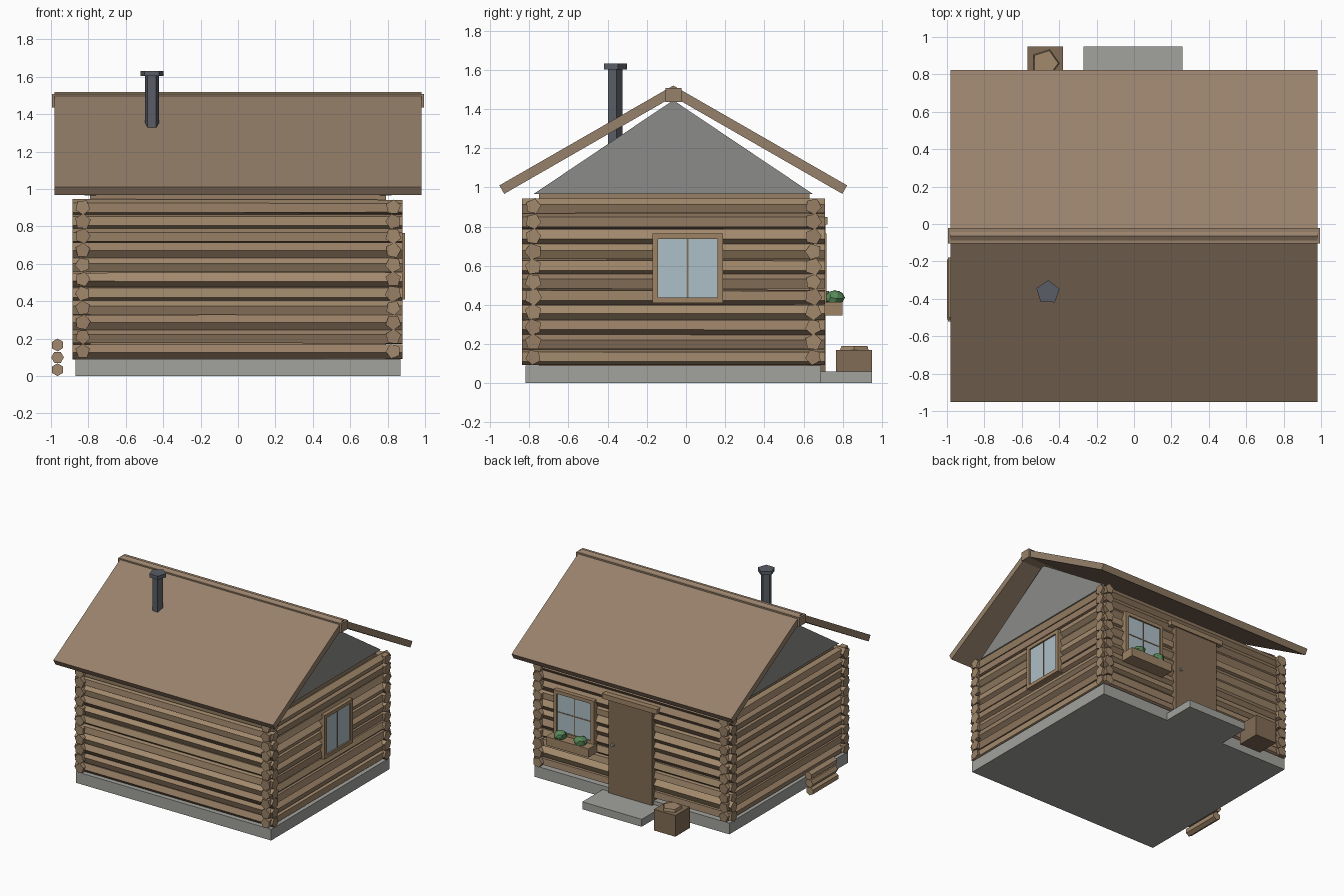
import bpy, bmesh, math, random
from mathutils import Vector, Matrix

if "Cube" in bpy.data.objects:
    bpy.data.objects.remove(bpy.data.objects["Cube"])

random.seed(4)


def mat(name, rgb):
    m = bpy.data.materials.new(name)
    m.diffuse_color = (*rgb, 1)
    m.use_nodes = True
    m.node_tree.nodes["Principled BSDF"].inputs["Base Color"].default_value = m.diffuse_color
    return m


LOG = mat("log wood", (0.36, 0.25, 0.15))
LOG2 = mat("dark log wood", (0.31, 0.21, 0.13))
ROOF = mat("roof boards", (0.31, 0.22, 0.145))
DOOR = mat("door wood", (0.22, 0.15, 0.09))
FRAME = mat("frame wood", (0.34, 0.23, 0.13))
GLASS = mat("glass", (0.42, 0.52, 0.57))
IRON = mat("iron", (0.10, 0.11, 0.13))
STONE = mat("stone", (0.36, 0.36, 0.34))
GABLE = mat("gable", (0.26, 0.26, 0.25))
LEAF = mat("leaf", (0.10, 0.25, 0.10))


def finish(name, bm, m):
    bmesh.ops.recalc_face_normals(bm, faces=bm.faces)
    me = bpy.data.meshes.new(name)
    bm.to_mesh(me)
    bm.free()
    ob = bpy.data.objects.new(name, me)
    me.materials.append(m)
    bpy.context.collection.objects.link(ob)
    return ob


def box(name, x, y, z, m):
    """Box from (min, max) ranges on each axis."""
    bm = bmesh.new()
    size = [r[1] - r[0] for r in (x, y, z)]
    mid = [(r[0] + r[1]) / 2 for r in (x, y, z)]
    bmesh.ops.create_cube(bm, size=1, matrix=Matrix.Translation(mid) @ Matrix.Diagonal((*size, 1)))
    return finish(name, bm, m)


def rod(name, a, b, r1, r2, m, spin=0, sides=5):
    """Faceted, optionally tapered cylinder between two points."""
    a, b = Vector(a), Vector(b)
    d = b - a
    mx = Matrix.Translation((a + b) / 2) @ d.to_track_quat('Z', 'Y').to_matrix().to_4x4() @ Matrix.Rotation(spin, 4, 'Z')
    bm = bmesh.new()
    bmesh.ops.create_cone(bm, cap_ends=True, segments=sides, radius1=r1, radius2=r2, depth=d.length, matrix=mx)
    return finish(name, bm, m)


def prism(name, profile, x0, x1, m):
    """Extrude a (y, z) profile along x."""
    bm = bmesh.new()
    f = bm.faces.new([bm.verts.new((x0, y, z)) for y, z in profile])
    g = bmesh.ops.extrude_face_region(bm, geom=[f])
    bmesh.ops.translate(bm, vec=(x1 - x0, 0, 0), verts=[v for v in g['geom'] if isinstance(v, bmesh.types.BMVert)])
    return finish(name, bm, m)


def log(name, a, b):
    r = [random.uniform(0.040, 0.046) for _ in range(2)]
    rod(name, a, b, *r, random.choice((LOG, LOG2)), random.uniform(0, 6.28))


# Foundation, step and wall core
YC = -0.065
box("foundation", (-0.87, 0.87), (-0.82, 0.69), (0, 0.09), STONE)
box("door_step", (-0.27, 0.26), (0.68, 0.95), (0, 0.06), STONE)
box("wall_core", (-0.79, 0.79), (-0.75, 0.63), (0.08, 0.97), LOG2)

# Stacked log walls with crossing corner ends
for i in range(11):
    z = 0.133 + 0.077 * i
    for s in (-1, 1):
        y = YC + s * 0.715
        log("long_wall_log", (-0.885, y, z), (0.88, y, z))
        x = s * 0.83
        log("side_wall_log", (x, -0.838, z), (x, 0.71, z))

# Gables
for s in (-1, 1):
    prism("gable", [(-0.78, 0.965), (0.65, 0.965), (YC, 1.445)], s * 0.76, s * 0.82, GABLE)

# Roof slopes and ridge beam
for s in (-1, 1):
    pts = [(0, 1.52), (0.888, 1.01), (0.863, 0.967), (0, 1.463)]
    prism("roof_slope", [(YC + s * y, z) for y, z in pts], -0.98, 0.98, ROOF)
box("ridge_beam", (-0.995, 0.995), (-0.105, -0.022), (1.435, 1.507), ROOF)

# Stove pipe
rod("chimney_pipe", (-0.46, -0.365, 1.2), (-0.46, -0.365, 1.61), 0.04, 0.04, IRON, 0.6)
rod("chimney_cap", (-0.46, -0.365, 1.603), (-0.46, -0.365, 1.632), 0.065, 0.065, IRON, 0.6)


# Windows: u runs along the wall, d is the depth outwards
def window(side, u0, u1, z0, z1, d):
    def part(name, u, z, depth, m):
        if side == 'x':
            box(name, (d - 0.06, d + depth), u, z, m)
        else:
            box(name, u, (d - 0.06, d + depth), z, m)
    t = 0.028
    for u in ((u0, u0 + t), (u1 - t, u1)):
        part("window_jamb", u, (z0, z1), 0.012, FRAME)
    for z in ((z0, z0 + t), (z1 - t, z1)):
        part("window_rail", (u0 + t, u1 - t), z, 0.012, FRAME)
    part("window_glass", (u0 + t, u1 - t), (z0 + t, z1 - t), 0, GLASS)
    um, zm = (u0 + u1) / 2, (z0 + z1) / 2
    part("window_bar_upright", (um - 0.004, um + 0.004), (z0 + t, z1 - t), 0.003, DOOR)
    if side == 'y':
        part("window_bar_cross", (u0 + t, u1 - t), (zm - 0.004, zm + 0.004), 0.003, DOOR)


window('x', -0.17, 0.19, 0.41, 0.765, 0.88)
window('y', 0.32, 0.68, 0.41, 0.765, 0.705)

# Door with lintel and knob
box("door", (-0.195, 0.195), (0.62, 0.712), (0.06, 0.82), DOOR)
box("door_lintel", (-0.245, 0.245), (0.62, 0.722), (0.81, 0.85), FRAME)
rod("door_knob", (0.15, 0.70, 0.46), (0.15, 0.73, 0.46), 0.012, 0.012, STONE, 0, 6)

# Flower box with plants
box("flower_box", (0.31, 0.69), (0.69, 0.80), (0.345, 0.415), FRAME)
for x in (0.41, 0.59):
    bm = bmesh.new()
    bmesh.ops.create_icosphere(bm, subdivisions=2, radius=0.05,
                               matrix=Matrix.Translation((x, 0.757, 0.435)) @ Matrix.Diagonal((1, 1, 0.75, 1)))
    for v in bm.verts:
        v.co += Vector([random.uniform(-0.005, 0.005) for _ in range(3)])
    finish("plant", bm, LEAF)

# Chopping block with a round on top
box("chopping_block", (-0.57, -0.38), (0.765, 0.95), (0, 0.17), DOOR)
rod("block_top", (-0.475, 0.86, 0.165), (-0.475, 0.86, 0.19), 0.078, 0.07, LOG, 0.3)

# Firewood beside the left wall
for i in range(3):
    z = 0.034 + 0.066 * i
    rod("firewood", (-0.965, -0.52 + 0.01 * i, z), (-0.965, -0.20 + 0.01 * i, z), 0.034, 0.034, LOG, i * 0.5, 6)
